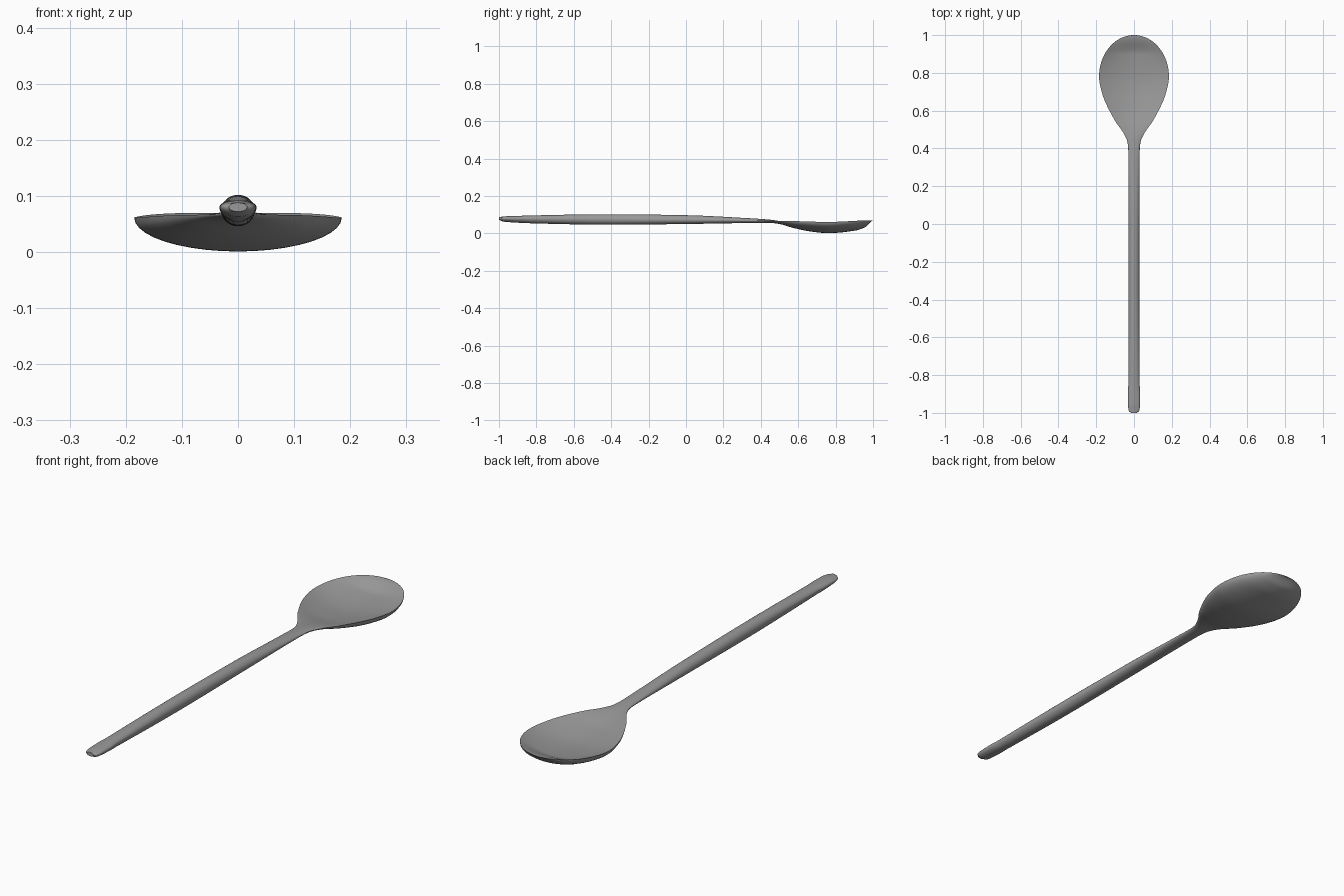
import bpy
import bmesh
import math

old = bpy.data.objects.get("Cube")
if old:
    bpy.data.objects.remove(old, do_unlink=True)

SIDES = 40
STATIONS = 150

# Profiles along the length: (y, value)
WIDTH = [(-1, .016), (-.99, .027), (-.96, .032), (-.9, .033), (-.85, .03), (-.4, .03),
         (.38, .03), (.43, .034), (.48, .055), (.55, .103), (.7, .171), (.78, .185)]
BOTTOM = [(-1, .072), (-.98, .063), (-.8, .053), (-.4, .046), (0, .05), (.45, .056),
          (.5, .05), (.57, .03), (.66, .011), (.76, .001), (.9, .014), (.96, .034), (1, .068)]
RIM = [(-1, .08), (-.4, .074), (.3, .069), (.45, .067), (.55, .066), (.76, .061), (1, .07)]
TOP = [(-1, .088), (-.95, .092), (-.4, .102), (0, .097), (.3, .083), (.45, .073),
       (.52, .062), (.62, .041), (.76, .028), (.9, .038), (1, .069)]


def slope(p, i):
    """Monotone tangent at a profile point."""
    if i in (0, len(p) - 1):
        return 0
    a = (p[i][1] - p[i - 1][1]) / (p[i][0] - p[i - 1][0])
    b = (p[i + 1][1] - p[i][1]) / (p[i + 1][0] - p[i][0])
    return 2 * a * b / (a + b) if a * b > 0 else 0


def sample(p, y):
    """Smooth curve through the profile points."""
    i = max(k for k in range(len(p) - 1) if k == 0 or p[k][0] <= y)
    h = p[i + 1][0] - p[i][0]
    t = (y - p[i][0]) / h
    return ((1 + 2 * t) * (1 - t) ** 2 * p[i][1] + t * (1 - t) ** 2 * h * slope(p, i)
            + t * t * (3 - 2 * t) * p[i + 1][1] + t * t * (t - 1) * h * slope(p, i + 1))


def half_width(y):
    widest, widest_value = WIDTH[-1]
    if y <= widest:
        return sample(WIDTH, y)
    # rounded bowl tip
    return widest_value * math.sqrt(max(0, 1 - ((y - widest) / (1 - widest)) ** 2))


def section(y):
    """Round on the handle, hollowed on top in the bowl."""
    w, low, rim, top = half_width(y), sample(BOTTOM, y), sample(RIM, y), sample(TOP, y)
    blend = min(1, max(0, (y - .42) / .12))
    power = 1 + blend * blend * (3 - 2 * blend)
    for k in range(SIDES):
        a = math.tau * k / SIDES
        s = math.sin(a)
        z = rim + (top - rim) * s ** power if s > 0 else rim + (rim - low) * s
        yield w * math.cos(a), y, z


# Loft the whole spoon, with stations packed toward both ends
bm = bmesh.new()
rings = []
for n in range(STATIONS):
    y = -math.cos(math.pi * n / STATIONS)
    rings.append([bm.verts.new(co) for co in section(y)])
for a, b in zip(rings, rings[1:]):
    for k in range(SIDES):
        j = (k + 1) % SIDES
        bm.faces.new((a[k], a[j], b[j], b[k]))

# Close the handle end and the bowl tip
bm.faces.new(rings[0])
tip = bm.verts.new((0, 1, sample(RIM, 1)))
for k in range(SIDES):
    bm.faces.new((rings[-1][k], rings[-1][(k + 1) % SIDES], tip))
bmesh.ops.recalc_face_normals(bm, faces=bm.faces)

mesh = bpy.data.meshes.new("spoon")
bm.to_mesh(mesh)
bm.free()
spoon = bpy.data.objects.new("spoon", mesh)
bpy.context.collection.objects.link(spoon)

# Plain grey finish
color = (.32, .32, .32, 1)
grey = bpy.data.materials.new("grey")
grey.use_nodes = True
grey.diffuse_color = color
grey.node_tree.nodes["Principled BSDF"].inputs["Base Color"].default_value = color
mesh.materials.append(grey)

# Smooth shading with a crisp bowl rim
bpy.ops.object.select_all(action="DESELECT")
spoon.select_set(True)
bpy.context.view_layer.objects.active = spoon
bpy.ops.object.shade_smooth_by_angle(angle=math.radians(40))
